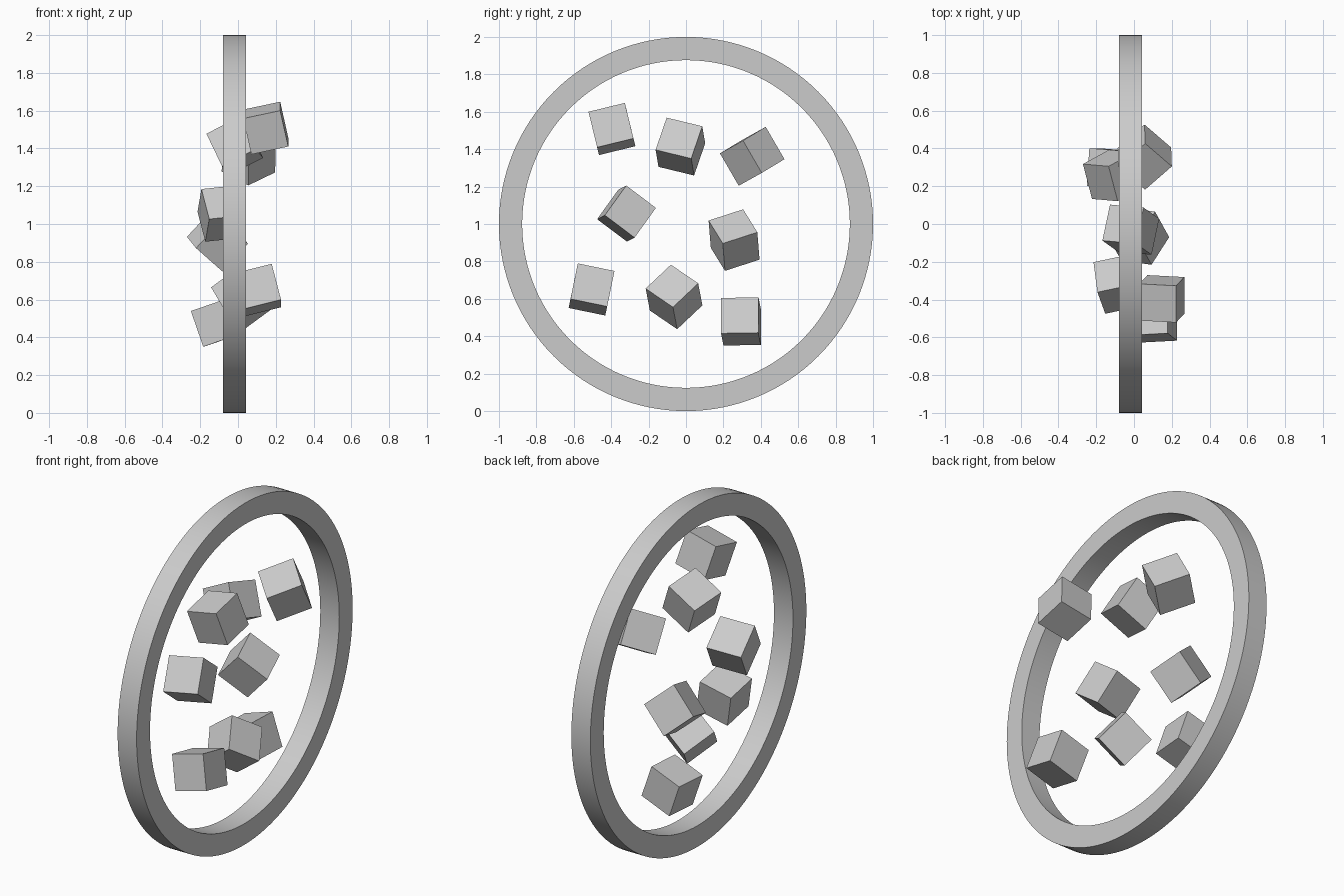
import bpy, bmesh, math
from mathutils import Vector

default = bpy.data.objects.get("Cube")
if default:
    bpy.data.objects.remove(default, do_unlink=True)

# One plain grey for everything
grey = bpy.data.materials.new("plain_grey")
grey.use_nodes = True
colour = (0.6, 0.6, 0.6, 1.0)
grey.diffuse_color = colour
grey.node_tree.nodes["Principled BSDF"].inputs["Base Color"].default_value = colour


def make_object(name, bm):
    bmesh.ops.recalc_face_normals(bm, faces=bm.faces)
    mesh = bpy.data.meshes.new(name)
    bm.to_mesh(mesh)
    bm.free()
    mesh.materials.append(grey)
    obj = bpy.data.objects.new(name, mesh)
    bpy.context.collection.objects.link(obj)
    return obj


# Upright ring: a rectangular section spun around the x axis
BACK, FRONT, INNER, OUTER = -0.08, 0.043, 0.876, 1.0
bm = bmesh.new()
section = [bm.verts.new((x, 0, r)) for x, r in
           ((BACK, INNER), (FRONT, INNER), (FRONT, OUTER), (BACK, OUTER))]
edges = [bm.edges.new((section[i], section[(i + 1) % 4])) for i in range(4)]
bmesh.ops.spin(bm, geom=section + edges, cent=(0, 0, 0), axis=(1, 0, 0),
               angle=math.tau, steps=128, use_duplicate=False)
bmesh.ops.remove_doubles(bm, verts=bm.verts, dist=0.0005)
ring = make_object("ring", bm)
ring.location = Vector((0, 0, OUTER))
bpy.ops.object.select_all(action='DESELECT')
ring.select_set(True)
bpy.context.view_layer.objects.active = ring
bpy.ops.object.shade_smooth_by_angle(angle=math.radians(30))

# Tumbling cubes inside the ring: position, then tilt in degrees
EDGE = 0.2
cubes = {
    "upper_front": ((0.147, -0.396, 1.508), (14, -12, -3)),
    "upper_middle": ((-0.017, -0.03, 1.414), (-15, -27, -5)),
    "upper_back": ((0.057, 0.354, 1.362), (23, -20, 41)),
    "centre_front": ((-0.086, -0.318, 1.056), (-37, -6, 12)),
    "centre_back": ((-0.109, 0.257, 0.914), (26, -47, -5)),
    "lower_front": ((0.106, -0.505, 0.65), (-12, -14, 3)),
    "lower_middle": ((0.022, -0.064, 0.61), (52, -36, -8)),
    "lower_back": ((-0.116, 0.294, 0.479), (1, -19, -4)),
}
for place, (position, tilt) in cubes.items():
    bm = bmesh.new()
    bmesh.ops.create_cube(bm, size=EDGE)
    block = make_object(place + "_block", bm)
    block.location = position
    block.rotation_euler = [math.radians(a) for a in tilt]
